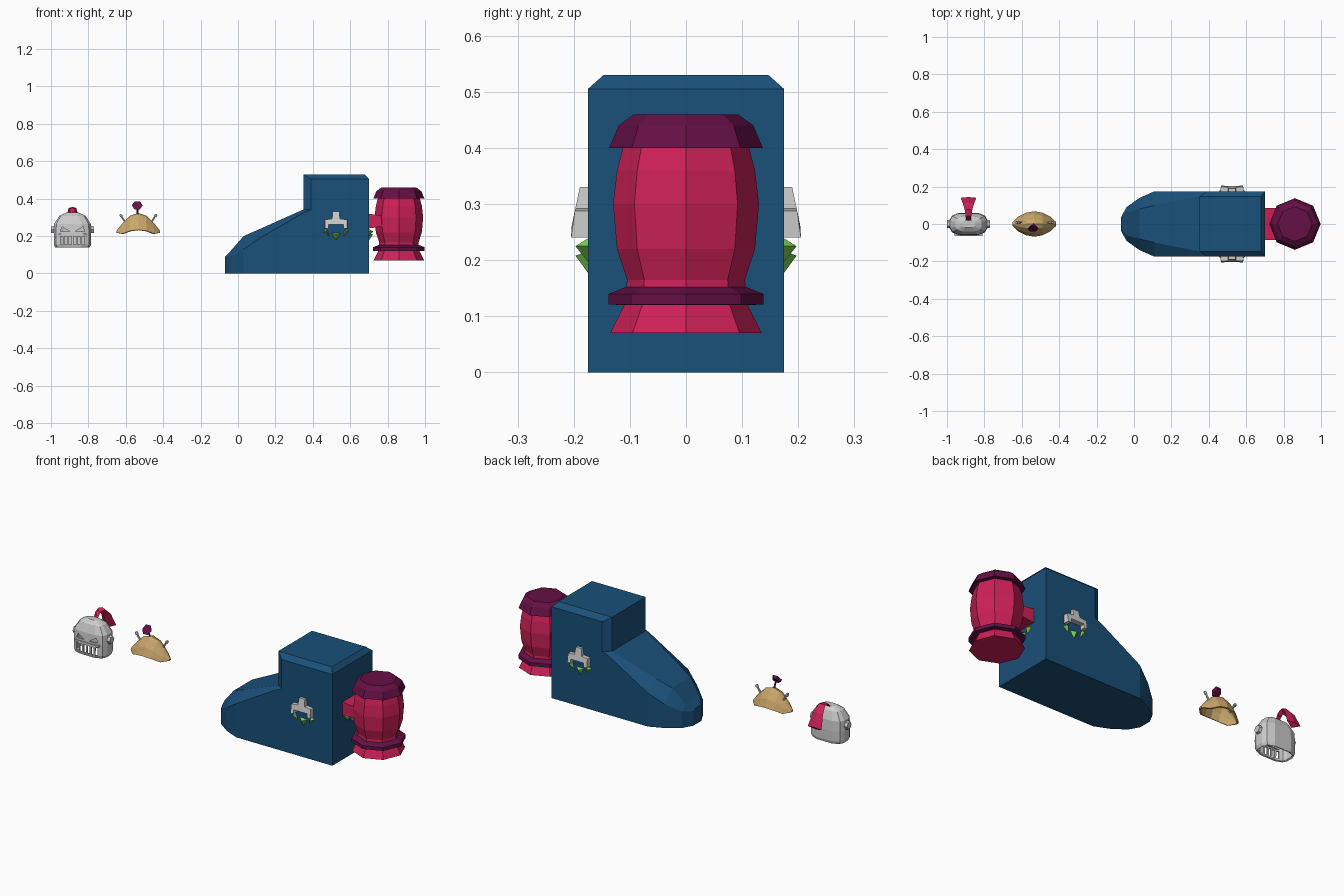
import bpy, bmesh, math
from mathutils import Vector

if "Cube" in bpy.data.objects:
    bpy.data.objects.remove(bpy.data.objects["Cube"])


def material(name, rgb):
    m = bpy.data.materials.new(name)
    m.diffuse_color = (*rgb, 1)
    m.use_nodes = True
    m.node_tree.nodes["Principled BSDF"].inputs["Base Color"].default_value = m.diffuse_color
    return m


BLUE = material("blue", (0.01, 0.08, 0.19))
PINK = material("pink", (0.62, 0.015, 0.10))
PURPLE = material("purple", (0.13, 0.005, 0.06))
TAN = material("tan", (0.60, 0.39, 0.15))
GREEN = material("green", (0.21, 0.64, 0.10))


def make(name, verts, faces, mat=None):
    me = bpy.data.meshes.new(name)
    me.from_pydata([tuple(v) for v in verts], [], faces)
    bm = bmesh.new()
    bm.from_mesh(me)
    bmesh.ops.recalc_face_normals(bm, faces=bm.faces)
    bm.to_mesh(me)
    bm.free()
    ob = bpy.data.objects.new(name, me)
    bpy.context.collection.objects.link(ob)
    if mat:
        me.materials.append(mat)
    return ob


def loft(name, rings, mat=None, loop=True, first=True, last=True):
    n = len(rings[0])
    verts = [p for r in rings for p in r]
    faces = []
    for k in range(len(rings) - 1):
        for i in range(n if loop else n - 1):
            a, b = k * n + i, k * n + (i + 1) % n
            faces.append((a, b, b + n, a + n))
    if first:
        faces.append(tuple(range(n)))
    if last:
        faces.append(tuple(range(len(verts) - n, len(verts))))
    return make(name, verts, faces, mat)


def lathe(name, profile, cx, sides, mat):
    return loft(name, [[(cx + r * math.cos(2 * math.pi * i / sides),
                         r * math.sin(2 * math.pi * i / sides), z)
                        for i in range(sides)] for r, z in profile], mat)


def box(name, x, y, z, mat=None):
    return loft(name, [[(x[0], y[0], h), (x[1], y[0], h), (x[1], y[1], h), (x[0], y[1], h)]
                       for h in z], mat)


def rod(name, a, b, r0, r1, sides, mat=None):
    a, b = Vector(a), Vector(b)
    q = (b - a).to_track_quat('Z', 'Y')
    ring = lambda c, r: [c + q @ Vector((r * math.cos(2 * math.pi * i / sides),
                                         r * math.sin(2 * math.pi * i / sides), 0))
                         for i in range(sides)]
    return loft(name, [ring(a, r0), ring(b, r1)], mat)


def shell(ob, t):
    m = ob.modifiers.new("thickness", 'SOLIDIFY')
    m.thickness, m.offset = t, -1


# Boot: sloped foot (x, half width, side height, top half width, top height)
foot = [(-0.07, 0.035, 0.08, 0.025, 0.09), (-0.04, 0.09, 0.09, 0.06, 0.12),
        (0.03, 0.14, 0.13, 0.08, 0.20), (0.11, 0.175, 0.185, 0.10, 0.235),
        (0.35, 0.175, 0.325, 0.147, 0.342), (0.40, 0.175, 0.345, 0.147, 0.36)]
loft("boot_foot", [[(x, -w, 0), (x, -w, s), (x, -t, h), (x, t, h), (x, w, s), (x, w, 0)]
                   for x, w, s, t, h in foot], BLUE)


# Boot: ankle block with chamfered top
def ankle_ring(z, w, front, back):
    return [(0.35, -0.147, z), (front, -w, z), (back, -w, z),
            (back, w, z), (front, w, z), (0.35, 0.147, z)]


loft("boot_ankle", [ankle_ring(0, 0.175, 0.39, 0.70), ankle_ring(0.505, 0.175, 0.39, 0.70),
                    ankle_ring(0.53, 0.147, 0.351, 0.678)], BLUE)

# Barrel on the heel, with cap and ring
lathe("barrel_body", [(0.135, 0.07), (0.110, 0.12), (0.105, 0.165), (0.123, 0.22),
                      (0.130, 0.30), (0.123, 0.36), (0.110, 0.41)], 0.86, 8, PINK)
lathe("barrel_ring", [(0.105, 0.12), (0.138, 0.121), (0.138, 0.14), (0.108, 0.152)],
      0.86, 8, PURPLE)
lathe("barrel_cap", [(0.137, 0.40), (0.120, 0.44), (0.093, 0.46)], 0.86, 8, PURPLE)
loft("barrel_mount", [[(x, -w, a), (x, w, a), (x, w, b), (x, -w, b)]
                      for x, w, a, b in [(0.69, 0.085, 0.24, 0.32),
                                         (0.77, 0.085, 0.25, 0.31)]], PINK)

# Clips on both sides, green spikes on three sides
CLIP = [(-0.062, 0.24), (-0.062, 0.288), (-0.022, 0.292), (-0.018, 0.33), (0.018, 0.33),
        (0.022, 0.292), (0.062, 0.288), (0.062, 0.24), (0.042, 0.24), (0.042, 0.262),
        (-0.042, 0.262), (-0.042, 0.24)]
SPIKES = [[(-0.07, 0.225), (-0.048, 0.24), (-0.035, 0.195)],
          [(-0.026, 0.217), (0.026, 0.217), (0.0, 0.175)],
          [(0.07, 0.225), (0.048, 0.24), (0.035, 0.195)]]
PLACES = {"front": lambda u, d, z: (0.524 + u, -0.173 - d, z),
          "rear": lambda u, d, z: (0.524 + u, 0.173 + d, z),
          "heel": lambda u, d, z: (0.698 + d, u, z)}
for side, at in PLACES.items():
    if side != "heel":
        depth = lambda z: 0.032 - max(0, z - 0.255) * 0.21
        loft(side + "_clip", [[at(u, 0, z) for u, z in CLIP],
                              [at(u * 0.96, depth(z), z) for u, z in CLIP]])
    for k, tri in enumerate(SPIKES):
        cu, cz = sum(p[0] for p in tri) / 3, sum(p[1] for p in tri) / 3
        make(f"{side}_spike_{k}", [at(u, 0, z) for u, z in tri] + [at(cu, 0.024, cz + 0.005)],
             [(0, 1, 2), (0, 1, 3), (1, 2, 3), (2, 0, 3)], GREEN)

# Small helmet: open shell
HX = -0.885


def helmet_ring(z, w, d):
    q = [(1, 0.35), (0.88, 0.75), (0.5, 1.0)]
    half = q + [(-a, b) for a, b in reversed(q)]
    return [(HX + w * a, d * b, z) for a, b in half + [(-a, -b) for a, b in half]]


helmet = loft("helmet_shell", [helmet_ring(*r) for r in
                               [(0.14, 0.092, 0.056), (0.155, 0.10, 0.06), (0.21, 0.10, 0.06),
                                (0.265, 0.098, 0.056), (0.308, 0.07, 0.04),
                                (0.325, 0.035, 0.018)]], first=False)
shell(helmet, 0.008)

# Visor slots and eye holes cut from the helmet front
cutters = []
for i in range(6):
    x = HX - 0.0575 + i * 0.023
    cutters.append(box(f"slot_cutter_{i}", (x - 0.007, x + 0.007), (-0.1, -0.02), (0.155, 0.197)))
for s in (-1, 1):
    tri = [(0.015, 0.225), (0.065, 0.225), (0.055, 0.25)]
    cutters.append(loft("eye_cutter", [[(HX + s * u, y, z) for u, z in tri]
                                       for y in (-0.1, -0.02)]))
for c in cutters:
    m = helmet.modifiers.new("cut", 'BOOLEAN')
    m.object, m.operation, m.solver = c, 'DIFFERENCE', 'EXACT'
    c.hide_render = True
    c.hide_set(True)

# Helmet brow bar, ridge and hinges
box("helmet_brow", (HX - 0.075, HX + 0.075), (-0.064, -0.045), (0.205, 0.215))
for s in (-1, 1):
    x = HX + s * 0.10
    rod("helmet_hinge", (x - s * 0.01, 0, 0.235), (x + s * 0.014, 0, 0.235), 0.025, 0.02, 6)

# Plume arching backwards, widening at the end
plume = [(0.020, 0.318, 0.012), (0.04, 0.345, 0.015), (0.075, 0.35, 0.02),
         (0.11, 0.315, 0.03), (0.14, 0.245, 0.042)]
loft("helmet_plume", [[(HX - w, y, z), (HX, y + 0.004, z + 0.006), (HX + w, y, z),
                       (HX, y - 0.018, z - 0.016)] for y, z, w in plume], PINK)

# Small arched hat, pointed at both ends
TX = -0.533
hat = [(-0.117, 0.010, 0.218, 0.228), (-0.085, 0.040, 0.213, 0.268),
       (-0.045, 0.060, 0.228, 0.308), (0.0, 0.068, 0.234, 0.323)]
hat += [(-x, d, a, b) for x, d, a, b in reversed(hat[:-1])]
arch = [(-1, 0), (-0.75, 0.5), (-0.35, 0.9), (0, 1), (0.35, 0.9), (0.75, 0.5), (1, 0)]
crown = loft("hat_crown", [[(TX + x, d * p, a + (b - a) * q) for p, q in arch]
                           for x, d, a, b in hat], TAN, loop=False)
shell(crown, 0.008)

# Hat pins and flower
for s in (-1, 1):
    rod("hat_pin", (TX + s * 0.06, 0.008, 0.26), (TX + s * 0.093, 0.008, 0.31), 0.006, 0.005, 6)
    rod("hat_pin_tip", (TX + s * 0.089, 0.008, 0.304), (TX + s * 0.097, 0.008, 0.316),
        0.009, 0.007, 6)
rod("flower_stem", (TX - 0.004, 0.0, 0.315), (TX - 0.006, -0.018, 0.355), 0.005, 0.005, 5, PURPLE)
rod("flower_head", (TX - 0.006, -0.014, 0.356), (TX - 0.006, -0.026, 0.364),
    0.02, 0.029, 6, PURPLE)
